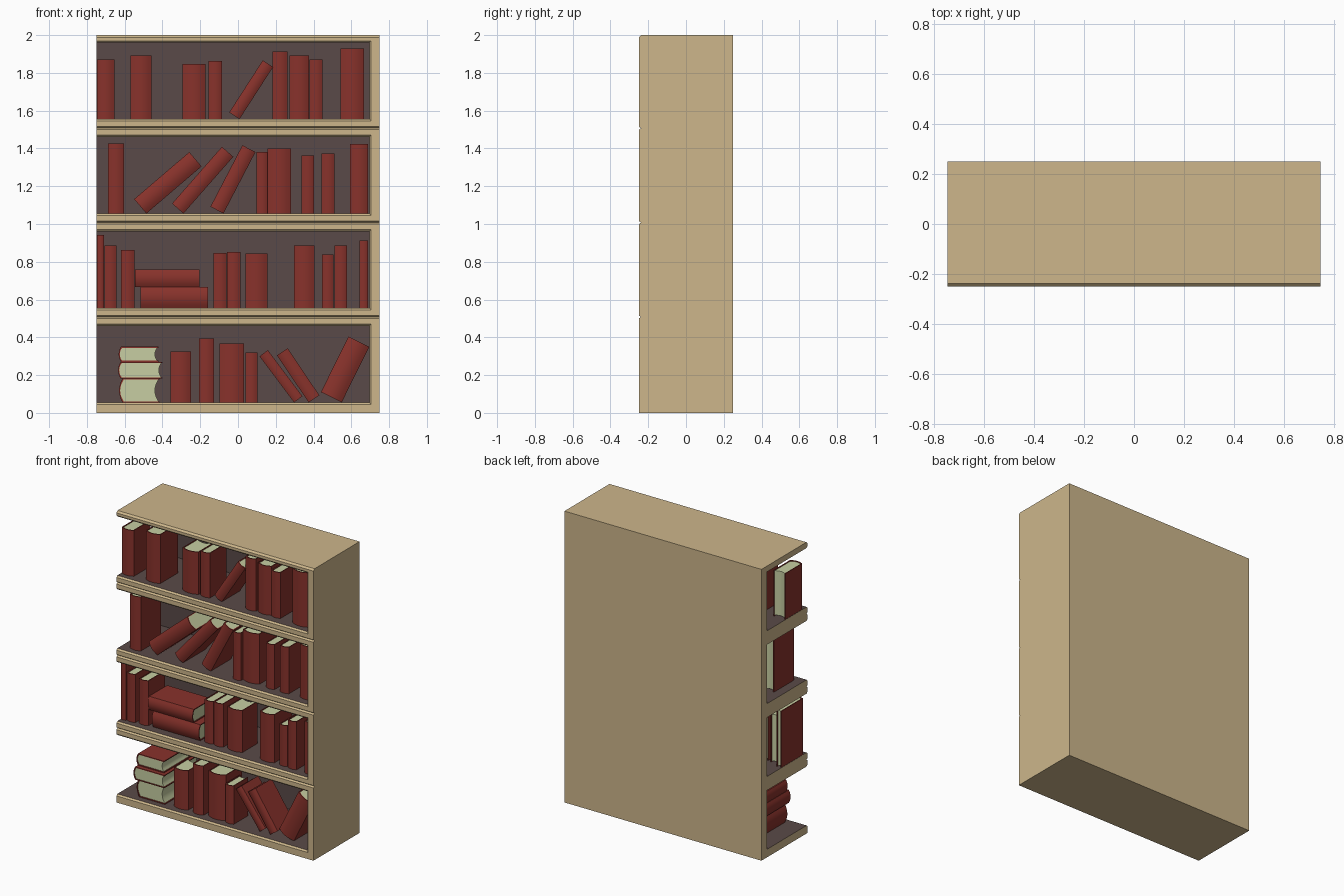
import bpy, bmesh, math, random
from mathutils import Matrix, Vector

if "Cube" in bpy.data.objects:
    bpy.data.objects.remove(bpy.data.objects["Cube"])

random.seed(4)


def material(name, hexcode):
    lin = []
    for i in (0, 2, 4):
        c = int(hexcode[i:i + 2], 16) / 255
        lin.append(c / 12.92 if c <= 0.04045 else ((c + 0.055) / 1.055) ** 2.4)
    m = bpy.data.materials.new(name)
    m.diffuse_color = (*lin, 1)
    m.use_nodes = True
    m.node_tree.nodes["Principled BSDF"].inputs["Base Color"].default_value = m.diffuse_color
    return m


WOOD = material("light_wood", "CDB68B")
DARK = material("dark_interior", "5A4A48")
RED = material("red_cover", "88322B")
PAGE = material("cream_pages", "C7CEA2")


def loft(bm, rings, mats=None):
    """Skin rings of points and cap both ends; mats gives one index per band, then one per cap."""
    mats = mats or [0] * (len(rings) + 1)
    rows = [[bm.verts.new(p) for p in r] for r in rings]
    n = len(rows[0])
    for k, (a, b) in enumerate(zip(rows, rows[1:])):
        for i in range(n):
            j = (i + 1) % n
            bm.faces.new((a[i], a[j], b[j], b[i])).material_index = mats[k]
    bm.faces.new(rows[0]).material_index = mats[-2]
    bm.faces.new(rows[-1]).material_index = mats[-1]


def finish(bm, name, materials, smooth=False):
    bmesh.ops.recalc_face_normals(bm, faces=bm.faces)
    me = bpy.data.meshes.new(name)
    bm.to_mesh(me)
    bm.free()
    for m in materials:
        me.materials.append(m)
    if smooth:
        me.shade_smooth()
        me.set_sharp_from_angle(angle=math.radians(35))
    ob = bpy.data.objects.new(name, me)
    bpy.context.collection.objects.link(ob)
    return ob


# --- bookcase: solid block with four cavities (open at the left) and front grooves cut out
W = 0.748


def rect_xz(x0, x1, y, z0, z1):
    return [(x0, y, z0), (x1, y, z0), (x1, y, z1), (x0, y, z1)]


bm = bmesh.new()
loft(bm, [rect_xz(-W, W, -0.25, 0, 2), rect_xz(-W, W, 0.25, 0, 2)])
case = finish(bm, "bookcase", [WOOD, DARK])

bm = bmesh.new()
for k in range(4):
    z = 0.5 * k
    loft(bm, [rect_xz(-0.8, 0.71, -0.255, z + 0.040, z + 0.475),
              rect_xz(-0.8, 0.695, -0.24, z + 0.055, z + 0.46),
              rect_xz(-0.8, 0.695, 0.19, z + 0.055, z + 0.46)], [0, 1, 0, 1])
for zc, h in ((0.5075, 0.008), (1.0075, 0.008), (1.5075, 0.008), (2.0, 0.012)):
    s = h * 17 / 12
    loft(bm, [[(x, -0.238, zc), (x, -0.255, zc + s), (x, -0.255, zc - s)] for x in (-0.8, 0.8)])
cutter = finish(bm, "cavity_cutter", [WOOD, DARK])
cutter.hide_render = True

mod = case.modifiers.new("cavities", 'BOOLEAN')
mod.operation, mod.solver, mod.object = 'DIFFERENCE', 'EXACT', cutter
dg = bpy.context.evaluated_depsgraph_get()
carved = bpy.data.meshes.new_from_object(case.evaluated_get(dg))
case.modifiers.clear()
case.data = carved
bpy.data.objects.remove(cutter)


# --- books: local x = thickness, y = depth from the spine, z = height
def book(name, t, h, matrix, d=None):
    d = d or 0.62 * h
    c, bulge, steps = 0.006, 0.15 * t, 6

    def arc(x0, x1, y, s):
        return [(x0 + (x1 - x0) * i / steps, y - s * (1 - (2 * i / steps - 1) ** 2))
                for i in range(steps + 1)]

    outer = [(0, d)] + arc(0, t, bulge, bulge) + [(t, d)]
    inner = [(c, d)] + arc(c, t - c, bulge + c, bulge) + [(t - c, d)]
    cover = outer + inner[::-1]
    pages = arc(c, t - c, bulge + c, bulge) + arc(t - c, c, d - 0.006, bulge)
    bm = bmesh.new()
    loft(bm, [[(x, y, z) for x, y in cover] for z in (0, h)])
    loft(bm, [[(x, y, z) for x, y in pages] for z in (0.005, h - 0.005)], [1, 1, 1])
    bm.transform(matrix)
    return finish(bm, name, [RED, PAGE], smooth=True)


def T(x, y, z):
    return Matrix.Translation((x, y, z))


# upright books per shelf, bottom to top: (left, right, height)
upright = [
    [(-.358, -.249, .27), (-.207, -.127, .338), (-.098, .032, .312), (.04, .103, .264)],
    [(-.747, -.71, .387), (-.708, -.642, .33), (-.62, -.549, .308), (-.13, -.061, .292),
     (-.058, .013, .297), (.04, .156, .288), (.297, .406, .33), (.445, .506, .282),
     (.512, .578, .33), (.642, .689, .356)],
    [(-.687, -.604, .371), (.098, .156, .326), (.156, .281, .345), (.337, .403, .308),
     (.443, .512, .319), (.594, .689, .367)],
    [(-.747, -.655, .315), (-.57, -.459, .336), (-.294, -.172, .291), (-.156, -.085, .307),
     (.183, .262, .358), (.273, .376, .336), (.379, .448, .315), (.543, .668, .374)],
]
# leaning books per shelf: (floor contact x, thickness, height, degrees, positive = to the right)
leaning = [
    [(.297, .055, .305, -36.9), (.374, .068, .30, -34), (.549, .123, .328, 26.4)],
    [],
    [(-.485, .10, .384, 49.5), (-.289, .08, .40, 41.3), (-.077, .078, .367, 27.5)],
    [(.008, .065, .328, 32.8)],
]
for k in range(4):
    floor = 0.5 * k + 0.0555
    for i, (x0, x1, h) in enumerate(upright[k]):
        y = -0.207 if i == 0 and x0 < -0.7 else random.uniform(-0.205, -0.185)
        book(f"upright_book_{k}_{i}", x1 - x0, h, T(x0, y, floor))
    for i, (x, t, h, a) in enumerate(leaning[k]):
        pivot = t if a > 0 else 0
        book(f"leaning_book_{k}_{i}", t, h,
             T(x, -0.195, floor) @ Matrix.Rotation(math.radians(a), 4, 'Y') @ T(-pivot, 0, 0))

# books lying with the spine to the front: (left, thickness, length, bottom)
for i, (x, t, h, z) in enumerate([(-.515, .11, .357, .5555), (-.545, .092, .34, .667)]):
    book(f"lying_book_{i}", t, h, T(x, -0.2, z + t) @ Matrix.Rotation(math.pi / 2, 4, 'Y'))

# stack with the page ends to the front and the spines to the left
turn = Matrix(((0, 1, 0, 0), (0, 0, 1, 0), (1, 0, 0, 0), (0, 0, 0, 1)))
for i, (x, y, t, d, z) in enumerate([(-.63, -.2, .126, .215, .0555),
                                     (-.635, -.228, .088, .235, .182),
                                     (-.632, -.2, .08, .21, .2705)]):
    book(f"stacked_book_{i}", t, d / 0.62, T(x, y, z) @ turn, d)
